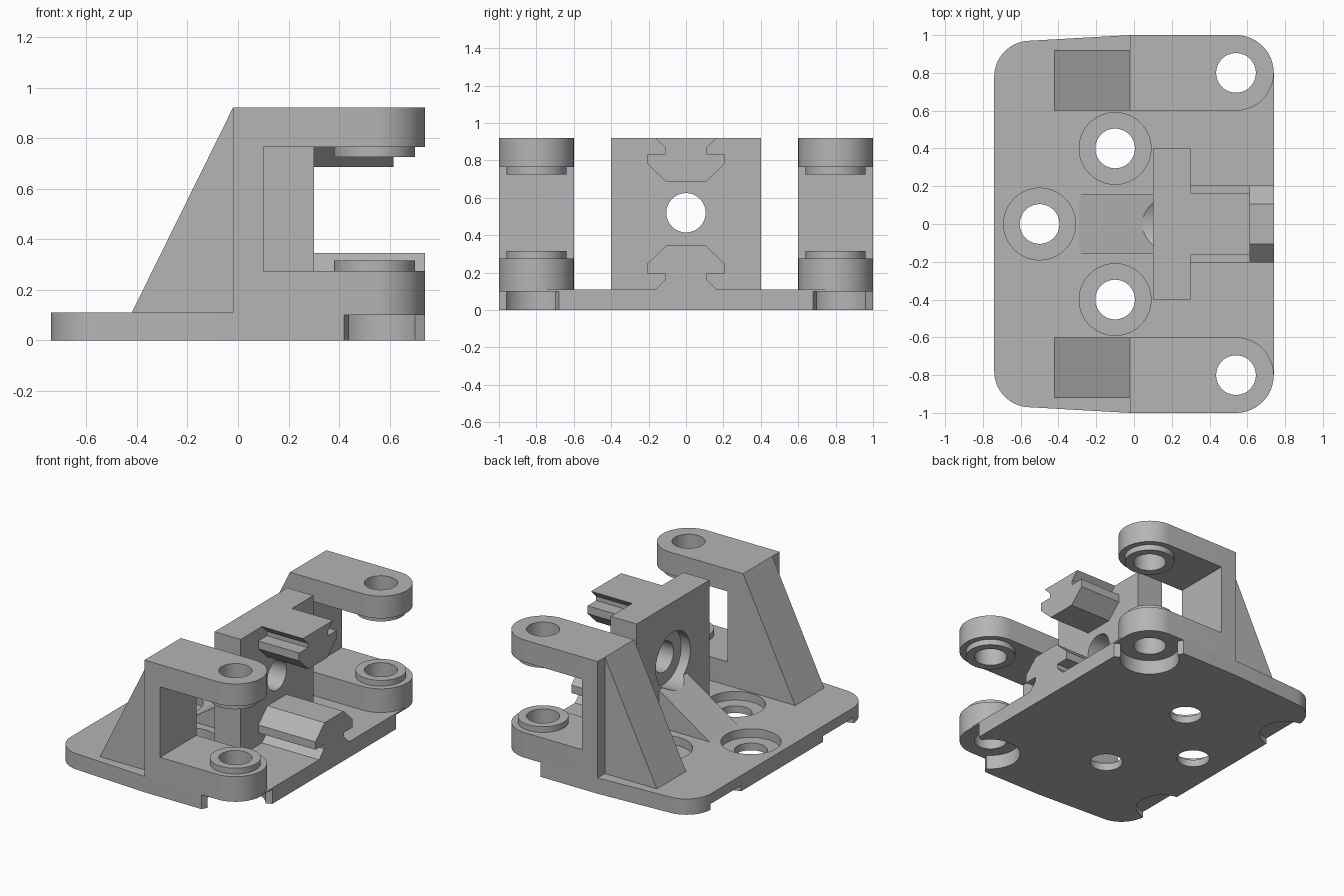
import bpy, bmesh, math
from mathutils import Vector

cube = bpy.data.objects.get("Cube")
if cube:
    bpy.data.objects.remove(cube, do_unlink=True)

grey = bpy.data.materials.new("plain_grey")
grey.use_nodes = True
GREY = (0.46, 0.46, 0.46, 1)
grey.diffuse_color = GREY
grey.node_tree.nodes["Principled BSDF"].inputs["Base Color"].default_value = GREY

# Axis mappings: 2D profile point plus depth -> 3D point
PLACE = {
    "x": lambda a, b, d: (d, a, b),
    "y": lambda a, b, d: (a, d, b),
    "z": lambda a, b, d: (a, b, d),
}


def prism(name, pts, axis, lo, hi):
    """Extrude a closed 2D profile along an axis."""
    bm = bmesh.new()
    face = bm.faces.new([bm.verts.new(PLACE[axis](a, b, lo)) for a, b in pts])
    ext = bmesh.ops.extrude_face_region(bm, geom=[face])
    moved = [v for v in ext["geom"] if isinstance(v, bmesh.types.BMVert)]
    bmesh.ops.translate(bm, verts=moved, vec=Vector(PLACE[axis](0, 0, hi - lo)))
    bmesh.ops.recalc_face_normals(bm, faces=bm.faces)
    mesh = bpy.data.meshes.new(name)
    bm.to_mesh(mesh)
    bm.free()
    mesh.materials.append(grey)
    obj = bpy.data.objects.new(name, mesh)
    bpy.context.collection.objects.link(obj)
    return obj


def arc(cx, cy, r, start, end, n=16):
    angles = [math.radians(start + (end - start) * i / n) for i in range(n + 1)]
    return [(cx + r * math.cos(t), cy + r * math.sin(t)) for t in angles]


def disc(name, cx, cy, r, axis, lo, hi):
    return prism(name, arc(cx, cy, r, 0, 360, 64)[:-1], axis, lo, hi)


def box(name, x0, x1, y0, y1, z0, z1):
    return prism(name, [(x0, y0), (x1, y0), (x1, y1), (x0, y1)], "z", z0, z1)


def combine(obj, other, operation="DIFFERENCE"):
    """Apply a boolean and discard the second shape."""
    mod = obj.modifiers.new("bool", "BOOLEAN")
    mod.object, mod.operation, mod.solver = other, operation, "EXACT"
    bpy.context.view_layer.update()
    bpy.context.view_layer.objects.active = obj
    bpy.ops.object.modifier_apply(modifier=mod.name)
    bpy.data.objects.remove(other, do_unlink=True)


PLATE, TOP = 0.11, 0.92
HOLE, BORE, BOSS = 0.105, 0.19, 0.16
PIN_X, PIN_Y = 0.54, 0.8

# Base plate: rounded corners, slight taper towards the back
half = arc(PIN_X, PIN_Y, 0.2, 0, 90) + [(-0.02, 1.0)] + arc(-0.55, 0.78, 0.19, 93, 180)
outline = half + [(x, -y) for x, y in reversed(half)]
plate = prism("base_plate", outline, "z", 0, PLATE)

# Counterbored screw holes
for x, y in ((-0.5, 0), (-0.1, 0.4), (-0.1, -0.4)):
    combine(plate, disc("cutter", x, y, BORE, "z", 0.05, 0.3))
    combine(plate, disc("cutter", x, y, HOLE, "z", -0.1, 0.3))

mouth = [(PIN_X, PIN_Y), (0.44, 0.96), (0.41, 1.02), (0.76, 1.02), (0.76, 0.67), (0.70, 0.70)]
for s in (1, -1):
    # Open recesses below the hinge arms
    combine(plate, disc("cutter", PIN_X, s * PIN_Y, BORE, "z", -0.1, 0.1))
    combine(plate, prism("cutter", [(x, s * y) for x, y in mouth], "z", -0.1, 0.1))
    combine(plate, disc("cutter", PIN_X, s * PIN_Y, HOLE, "z", -0.1, 0.3))
    # Shallow underside reliefs at the back edge
    combine(plate, disc("cutter", -0.76, s * 0.62, 0.17, "z", -0.1, 0.04))

# Hinge forks with bosses, pin holes and sloped braces
for s, side in ((1, "left"), (-1, "right")):
    end = arc(PIN_X, s * PIN_Y, 0.2, -90, 90, 32)
    foot = [(-0.02, s * PIN_Y - 0.2)] + end + [(-0.02, s * PIN_Y + 0.2)]
    fork = prism(side + "_hinge_fork", foot, "z", 0.1, TOP)
    y0, y1 = s * PIN_Y - 0.3, s * PIN_Y + 0.3
    combine(fork, box("cutter", 0.1, 0.9, y0, y1, 0.275, 0.765))
    for lo, hi in ((0.2, 0.315), (0.725, 0.85)):
        combine(fork, disc("boss", PIN_X, s * PIN_Y, BOSS, "z", lo, hi), "UNION")
    combine(fork, disc("cutter", PIN_X, s * PIN_Y, HOLE, "z", -0.1, 1.1))
    prism(side + "_brace", [(-0.42, PLATE), (-0.02, TOP), (-0.02, PLATE)], "y",
          min(s * 0.6, s * 0.92), max(s * 0.6, s * 0.92))

# Central wall with its rear support ramp and counterbored hole
wall = box("centre_wall", 0.1, 0.3, -0.4, 0.4, 0.05, TOP)
ramp = [(-0.29, PLATE), (0.12, 0.38), (0.12, 0.08), (-0.29, 0.08)]
combine(wall, prism("ramp", ramp, "y", -0.155, 0.155), "UNION")
combine(wall, disc("cutter", 0, 0.52, BORE, "x", -0.2, 0.17))
combine(wall, disc("cutter", 0, 0.52, HOLE, "x", -0.3, 0.5))

# Undercut rails: half profile as (y, height from the root)
rail = [(0.165, 0), (0.11, 0.055), (0.11, 0.085), (0.205, 0.085), (0.205, 0.14), (0.105, 0.235)]
profile = rail + [(-y, h) for y, h in reversed(rail)]
prism("upper_rail", [(y, TOP - h) for y, h in profile], "x", 0.29, 0.615)
prism("lower_rail", [(y, PLATE + h) for y, h in profile], "x", 0.29, 0.74)

# Smooth round walls, crisp edges
for obj in bpy.context.scene.objects:
    if obj.type == "MESH":
        bpy.ops.object.select_all(action="DESELECT")
        obj.select_set(True)
        bpy.context.view_layer.objects.active = obj
        bpy.ops.object.shade_smooth_by_angle(angle=math.radians(25))
